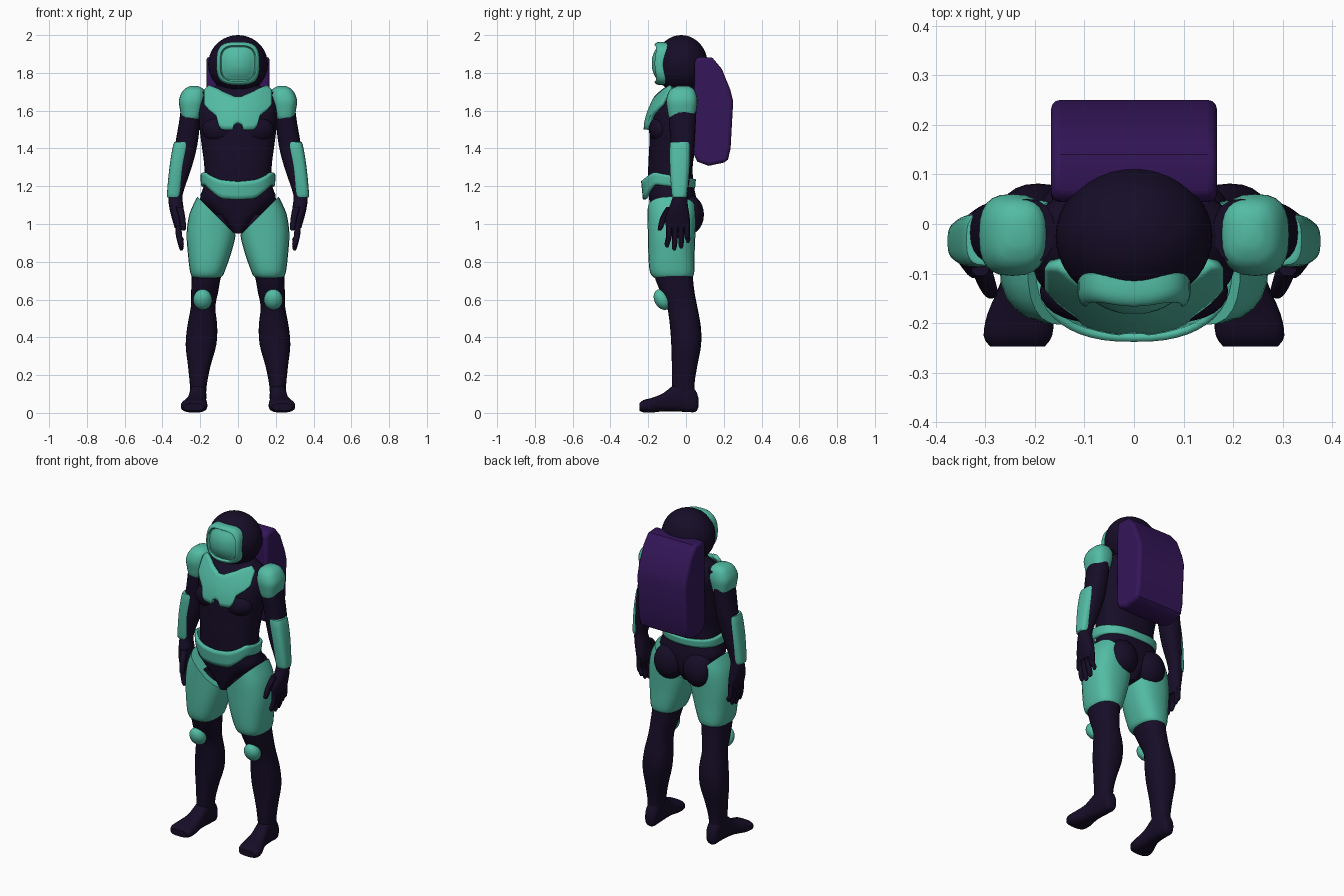
import bpy, bmesh, math
from mathutils import Vector, Matrix

if "Cube" in bpy.data.objects:
    bpy.data.objects.remove(bpy.data.objects["Cube"])


def material(name, rgb):
    m = bpy.data.materials.new(name)
    m.diffuse_color = (*rgb, 1)
    m.use_nodes = True
    m.node_tree.nodes["Principled BSDF"].inputs["Base Color"].default_value = m.diffuse_color
    return m


DARK = material("dark_suit", (0.008, 0.004, 0.02))
TEAL = material("teal_armour", (0.085, 0.5, 0.37))
PURPLE = material("purple_pack", (0.035, 0.008, 0.1))


def finish(name, bm, mat, mirror=False, thick=0, normals=True):
    if normals:
        bmesh.ops.recalc_face_normals(bm, faces=bm.faces)
    me = bpy.data.meshes.new(name)
    bm.to_mesh(me)
    bm.free()
    ob = bpy.data.objects.new(name, me)
    bpy.context.collection.objects.link(ob)
    me.materials.append(mat)
    if mirror:
        ob.modifiers.new("mirror", 'MIRROR')
    if thick:
        s = ob.modifiers.new("thickness", 'SOLIDIFY')
        s.thickness, s.offset = thick, 0
    return ob


def spline(rows, steps):
    # Catmull-Rom interpolation of the ring table
    out = []
    for i in range(len(rows) - 1):
        p0, p1, p2, p3 = (rows[max(0, min(len(rows) - 1, i + k))] for k in (-1, 0, 1, 2))
        for s in range(steps):
            t = s / steps
            out.append([0.5 * (2 * b + (c - a) * t + (2 * a - 5 * b + 4 * c - d) * t * t
                               + (3 * b - a - 3 * c + d) * t ** 3)
                        for a, b, c, d in zip(p0, p1, p2, p3)])
    return out + [list(rows[-1])]


def superpoint(ang, power):
    c, s = math.cos(ang), math.sin(ang)
    return (math.copysign(abs(c) ** (2 / power), c), math.copysign(abs(s) ** (2 / power), s))


def loft(name, rows, mat, axis='z', power=2.3, mirror=True, n=24, steps=3, warp=None, cut=None):
    # each row: position on the axis, then min/max of the two other directions
    bm = bmesh.new()
    rings = []
    for t, a0, a1, b0, b1 in spline(rows, steps):
        ring = []
        for k in range(n):
            u, v = superpoint(2 * math.pi * k / n, power)
            a, b = (a0 + a1) / 2 + u * (a1 - a0) / 2, (b0 + b1) / 2 + v * (b1 - b0) / 2
            p = Vector((a, b, t) if axis == 'z' else (a, t, b))
            ring.append(bm.verts.new(warp(p) if warp else p))
        rings.append(ring)
    for r, q in zip(rings, rings[1:]):
        for k in range(n):
            bm.faces.new((r[k], r[(k + 1) % n], q[(k + 1) % n], q[k]))
    bm.faces.new(rings[0])
    bm.faces.new(rings[-1])
    if cut:
        bmesh.ops.bisect_plane(bm, geom=bm.verts[:] + bm.edges[:] + bm.faces[:],
                               plane_co=cut[0], plane_no=cut[1], clear_outer=True)
        bmesh.ops.holes_fill(bm, edges=[e for e in bm.edges if e.is_boundary])
    return finish(name, bm, mat, mirror)


def ball(name, loc, size, mat, tilt=0, mirror=True, seg=24):
    bm = bmesh.new()
    m = Matrix.Translation(loc) @ Matrix.Rotation(tilt, 4, 'X') @ Matrix.Diagonal((*size, 1))
    bmesh.ops.create_uvsphere(bm, u_segments=seg, v_segments=seg // 2, radius=1, matrix=m)
    return finish(name, bm, mat, mirror)


def sheet(name, point, us, nv, mat, thick, closed=False):
    bm = bmesh.new()
    cols = [[bm.verts.new(point(u, j / nv)) for j in range(nv + 1)] for u in us]
    if closed:
        cols.append(cols[0])
    for c, d in zip(cols, cols[1:]):
        for j in range(nv):
            bm.faces.new((c[j], d[j], d[j + 1], c[j + 1]))
    return finish(name, bm, mat, thick=thick, normals=False)


def table(rows, x):
    for (a, *p), (b, *q) in zip(rows, rows[1:]):
        if x <= b:
            f = (x - a) / (b - a)
            return [s + (e - s) * f for s, e in zip(p, q)]
    return rows[-1][1:]


# torso and hips: height, half width, front, back
torso = [(.95, .03, -.16, .0), (1.0, .07, -.175, .04), (1.06, .135, -.185, .055),
         (1.13, .2, -.195, .055), (1.2, .182, -.2, .042), (1.3, .178, -.2, .035),
         (1.4, .19, -.195, .05), (1.5, .203, -.19, .065), (1.6, .21, -.175, .085),
         (1.67, .2, -.13, .075), (1.71, .15, -.1, .055), (1.75, .09, -.08, .04)]
loft("torso", [(z, -w, w, f, b) for z, w, f, b in torso], DARK, power=2.4, mirror=False, n=32)
ball("chest_muscle", (.095, -.135, 1.5), (.095, .062, .07), DARK)
ball("buttock", (.1, .015, 1.05), (.095, .08, .105), DARK)

# legs and feet
loft("leg", [(.06, .17, .25, -.07, .05), (.15, .165, .255, -.075, .045), (.25, .145, .265, -.075, .06),
             (.36, .115, .277, -.078, .08), (.46, .11, .268, -.085, .078), (.56, .12, .25, -.1, .06),
             (.64, .105, .248, -.135, .045), (.74, .085, .245, -.17, .035),
             (.9, .03, .25, -.18, .03), (1.05, .04, .24, -.17, .03)], DARK)
loft("foot", [(.065, .19, .23, .03, .08), (.05, .175, .245, .005, .12), (0, .168, .252, .005, .17),
              (-.06, .168, .258, .008, .15), (-.12, .168, .27, .008, .105), (-.18, .162, .295, .002, .08),
              (-.225, .165, .303, .003, .068), (-.247, .18, .29, .012, .05)],
     DARK, axis='y', power=2.6)
loft("thigh_armour", [(.715, .1, .232, -.165, .02), (.725, .082, .246, -.18, .038),
                      (.76, .066, .256, -.194, .045), (.85, .035, .266, -.2, .046),
                      (.95, .011, .272, -.202, .05), (1.05, .008, .258, -.204, .055),
                      (1.12, .02, .228, -.204, .05), (1.15, .04, .212, -.195, .04)], TEAL,
     power=2.5, cut=((.2, 0, 1.13), (-1, 0, 1)))
ball("knee_pad", (.187, -.125, .6), (.05, .042, .058), TEAL, tilt=.5)

# arms, hands and fingers
loft("arm", [(1.7, .16, .27, -.08, .05), (1.62, .185, .3, -.09, .055), (1.54, .2, .312, -.09, .052),
             (1.42, .215, .333, -.08, .045), (1.3, .245, .352, -.08, .03), (1.16, .292, .366, -.07, .008),
             (1.1, .29, .366, -.085, .01), (1.03, .285, .35, -.11, .02), (.98, .29, .335, -.105, .018)], DARK)
for i, (y, tip, end) in enumerate([(-.09, -.1, .875), (-.058, -.062, .86), (-.026, -.026, .87), (.006, .01, .9)]):
    loft(f"finger_{i + 1}", [(1.01, .298, .333, y - .017, y + .017), (.94, .297, .329, y - .016, y + .016),
                             (end + .02, .287, .314, tip - .014, tip + .014),
                             (end, .294, .306, tip - .006, tip + .006)], DARK, n=10)
loft("thumb", [(1.09, .29, .33, -.105, -.06), (1.04, .28, .315, -.135, -.095),
               (.98, .275, .303, -.15, -.122), (.965, .282, .295, -.147, -.135)], DARK, n=10)
loft("forearm_armour", [(1.435, .268, .33, -.075, .012), (1.42, .26, .343, -.086, .022),
                        (1.3, .283, .363, -.086, .018), (1.16, .303, .376, -.076, .006),
                        (1.14, .308, .37, -.07, .0)], TEAL, power=3)
loft("shoulder_pad", [(1.545, .22, .285, -.07, .03), (1.56, .2, .298, -.09, .046),
                      (1.61, .185, .308, -.1, .056), (1.66, .175, .312, -.104, .06),
                      (1.71, .18, .288, -.085, .045), (1.73, .21, .255, -.045, .015)], TEAL, power=2.7)

# chest plate: half outline as x, bottom, top
outline = [(0, 1.535, 1.67), (.02, 1.525, 1.67), (.028, 1.5, 1.675), (.085, 1.5, 1.7),
           (.1, 1.52, 1.71), (.112, 1.57, 1.715), (.15, 1.6, 1.73), (.175, 1.63, 1.705)]


def chest_point(x, v):
    lo, hi = table(outline, abs(x))
    z = lo + (hi - lo) * v
    d = z - 1.5
    return (x, -.215 + .08 * d + 1.5 * d * d + 1.8 * x * x, z)


half = [.01, .02, .028, .045, .065, .085, .1, .112, .13, .15, .165, .175]
sheet("chest_plate", chest_point, [-x for x in reversed(half)] + [0] + half, 8, TEAL, .022)

# belt: angle from the front, bottom, top
belt = [(0, 1.13, 1.225), (.45, 1.135, 1.235), (1.1, 1.21, 1.275), (1.6, 1.2, 1.26),
        (2.2, 1.195, 1.245), (3.15, 1.19, 1.235)]


def belt_point(a, v):
    lo, hi = table(belt, abs(a))
    s, c = superpoint(math.pi / 2 - a, 2.4)[::-1], 0
    z = lo + (hi - lo) * v
    grow = .93 + .07 * min(1, (z - 1.13) / .1)
    return (s[1] * .19 * grow, -.093 - s[0] * .137 * grow, z)


sheet("belt", belt_point, [-math.pi + 2 * math.pi * k / 48 for k in range(48)], 4, TEAL, .016, True)

# helmet and raised visor
ball("helmet", (0, -.025, 1.845), (.158, .14, .155), DARK, mirror=False, seg=40)
visor = [(-.13, .112), (-.18, .114), (-.196, .107), (-.195, .096), (-.177, .088), (-.18, .06), (-.182, .02)]
loft("visor", [(y, -h, h, 1.85 - h, 1.85 + h) for y, h in visor], TEAL, axis='y', power=3.2,
     mirror=False, n=40, warp=lambda p: p + Vector((0, 3.1 * (p.x ** 2 + (p.z - 1.85) ** 2), 0)))

# backpack: side profile extruded across
profile = [(.045, 1.87), (.07, 1.885), (.14, 1.88), (.19, 1.82), (.235, 1.71), (.25, 1.65),
           (.236, 1.4), (.222, 1.34), (.2, 1.325), (.12, 1.308), (.06, 1.33), (.04, 1.37)]
bm = bmesh.new()
face = bm.faces.new([bm.verts.new((-.167, y, z)) for y, z in profile])
ext = bmesh.ops.extrude_face_region(bm, geom=[face])
bmesh.ops.translate(bm, vec=(.334, 0, 0), verts=[v for v in ext['geom'] if isinstance(v, bmesh.types.BMVert)])
if face.is_valid is False or len(bm.faces) == len(profile) + 1:
    bmesh.ops.holes_fill(bm, edges=[e for e in bm.edges if e.is_boundary])
pack = finish("backpack", bm, PURPLE)
bev = pack.modifiers.new("soft_edges", 'BEVEL')
bev.width, bev.segments, bev.angle_limit = .018, 3, math.radians(50)

# smooth shading with crisp armour rims
bpy.ops.object.select_all(action='SELECT')
bpy.context.view_layer.objects.active = pack
bpy.ops.object.shade_smooth_by_angle(angle=math.radians(40))
